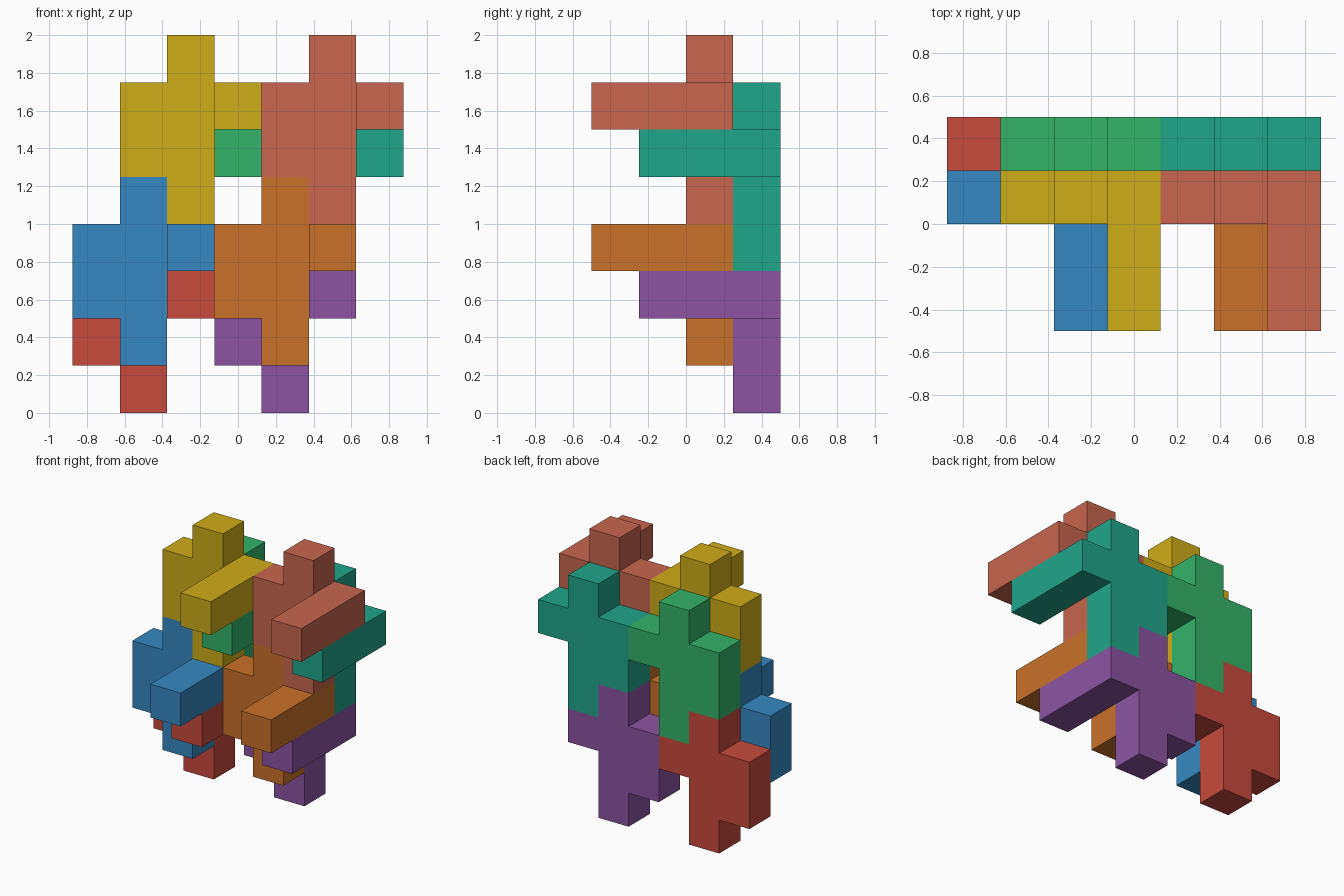
import bpy, bmesh
from mathutils import Vector

if "Cube" in bpy.data.objects:
    bpy.data.objects.remove(bpy.data.objects["Cube"])

S = 0.25  # cell size

# One interlocking piece as cells (column, depth, row): flat body plus a forward arm
BODY = [(1, 3), (0, 2), (1, 2), (2, 2), (0, 1), (1, 1), (1, 0)]
CELLS = {(x, 0, z) for x, z in BODY} | {(2, -1, 2), (2, -2, 2)}
AXES = [Vector(a) for a in ((1, 0, 0), (0, 1, 0), (0, 0, 1))]


def linear(hex_code):
    rgb = [int(hex_code[i:i + 2], 16) / 255 for i in (0, 2, 4)]
    return [c / 12.92 if c <= 0.04045 else ((c + 0.055) / 1.055) ** 2.4 for c in rgb] + [1]


def piece_mesh(name):
    """Outer skin of the joined cells, with flat regions merged."""
    bm = bmesh.new()
    for cell in CELLS:
        centre = Vector(cell) + Vector((0.5, 0.5, 0.5))
        for i in range(3):
            for sign in (1, -1):
                n = AXES[i] * sign
                if tuple(int(c) for c in Vector(cell) + n) in CELLS:
                    continue
                u, v = AXES[(i + 1) % 3], AXES[(i + 2) % 3] * sign
                corners = [centre + (n + a * u + b * v) / 2
                           for a, b in ((-1, -1), (1, -1), (1, 1), (-1, 1))]
                bm.faces.new([bm.verts.new(p * S) for p in corners])
    bmesh.ops.remove_doubles(bm, verts=bm.verts, dist=0.001)
    bmesh.ops.dissolve_limit(bm, angle_limit=0.01, verts=bm.verts, edges=bm.edges)
    bmesh.ops.recalc_face_normals(bm, faces=bm.faces)
    mesh = bpy.data.meshes.new(name)
    bm.to_mesh(mesh)
    bm.free()
    return mesh


def add_piece(name, cell, colour):
    mesh = piece_mesh(name)
    mat = bpy.data.materials.new(name + "_colour")
    mat.diffuse_color = linear(colour)
    mat.use_nodes = True
    mat.node_tree.nodes["Principled BSDF"].inputs["Base Color"].default_value = mat.diffuse_color
    mesh.materials.append(mat)
    obj = bpy.data.objects.new(name, mesh)
    obj.location = (-0.875 + cell[0] * S, -0.5 + cell[1] * S, cell[2] * S)
    bpy.context.collection.objects.link(obj)


# Four front pieces, each with a twin one cell back and one cell down
PAIRS = [
    ("lower_left", (0, 1), "3689C2", "C84A3C"),
    ("upper_left", (1, 4), "CFAD18", "33B469"),
    ("lower_right", (3, 1), "C97128", "8C54A2"),
    ("upper_right", (4, 4), "C8664E", "20A68A"),
]
for name, (x, z), front, back in PAIRS:
    add_piece("front_" + name + "_piece", (x, 2, z), front)
    add_piece("back_" + name + "_piece", (x, 3, z - 1), back)
